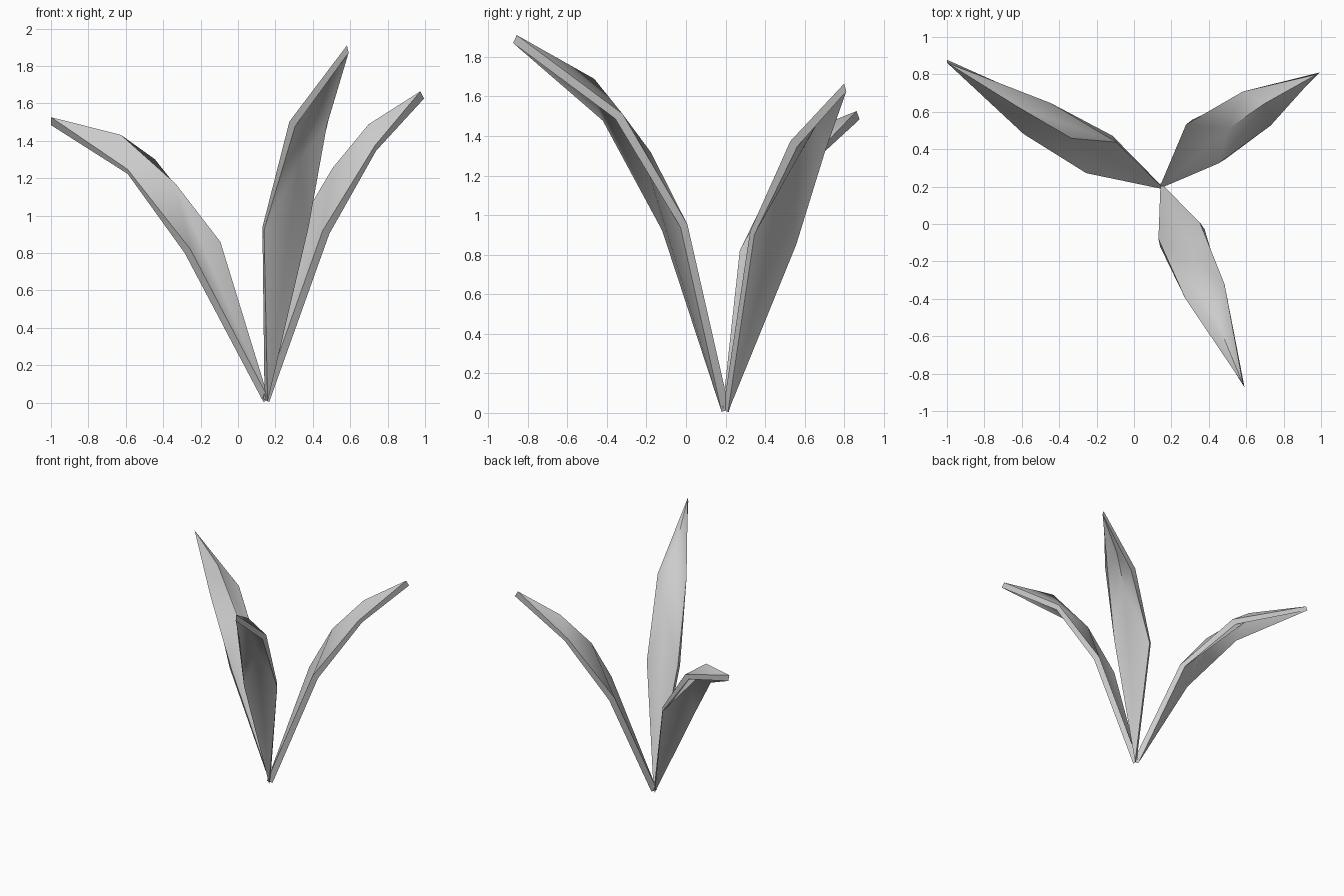
import bpy, math

if "Cube" in bpy.data.objects:
    bpy.data.objects.remove(bpy.data.objects["Cube"])

mat = bpy.data.materials.new("leaf_grey")
mat.diffuse_color = (0.6, 0.6, 0.6, 1)
mat.use_nodes = True
mat.node_tree.nodes["Principled BSDF"].inputs["Base Color"].default_value = mat.diffuse_color

BASE = (0.15, 0.20, 0.012)
# each leaf: left edge 1-2, right edge 1-2, midrib 1-2, tip
LEAVES = {
    "front_leaf": [(.135, -.10, .93), (.29, -.41, 1.49), (.365, -.01, .945), (.48, -.34, 1.50),
                   (.32, -.195, 1.305), (.425, -.475, 1.67), (.587, -.865, 1.89)],
    "right_leaf": [(.47, .335, .91), (.735, .545, 1.36), (.295, .545, .86), (.60, .705, 1.33),
                   (.52, .52, 1.24), (.71, .65, 1.47), (.985, .805, 1.645)],
    "left_leaf": [(-.105, .455, .85), (-.46, .645, 1.285), (-.27, .285, .81), (-.59, .50, 1.235),
                  (-.345, .47, 1.155), (-.63, .635, 1.41), (-1.0, .87, 1.505)],
}
# 0 base, 1-2 left, 3-4 right, 5-6 midrib, 7 tip
FACES = [(0, 5, 1), (0, 3, 5), (1, 5, 6, 2), (5, 3, 4, 6), (2, 6, 7), (6, 4, 7)]

for name, pts in LEAVES.items():
    me = bpy.data.meshes.new(name)
    me.from_pydata([BASE] + pts, [], FACES)
    me.materials.append(mat)
    ob = bpy.data.objects.new(name, me)
    bpy.context.collection.objects.link(ob)
    # slab thickness
    sol = ob.modifiers.new("thickness", 'SOLIDIFY')
    sol.thickness = 0.045
    sol.offset = 0
    bpy.ops.object.select_all(action='DESELECT')
    ob.select_set(True)
    bpy.context.view_layer.objects.active = ob
    bpy.ops.object.modifier_apply(modifier="thickness")
    bpy.ops.object.shade_smooth_by_angle(angle=math.radians(50))
